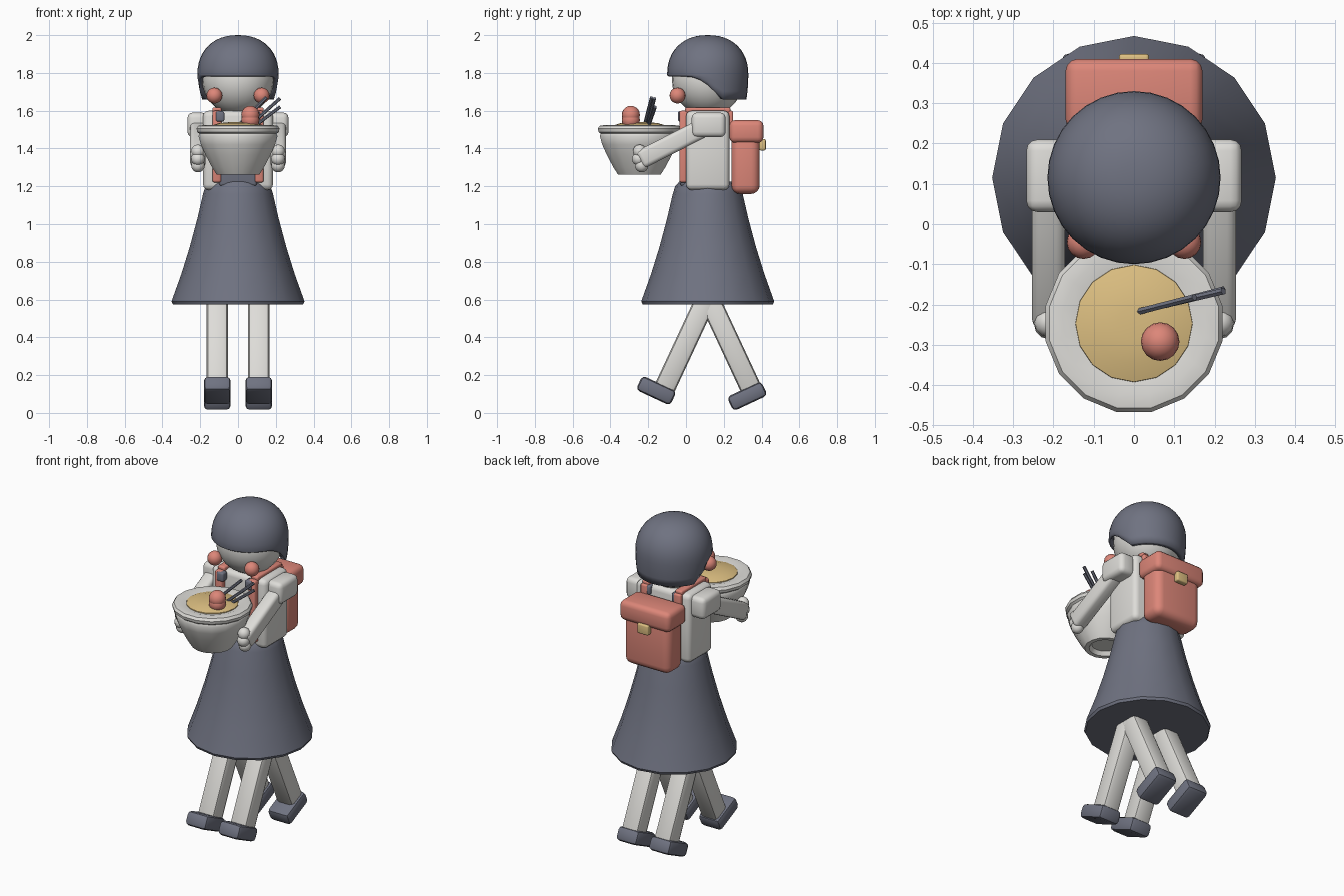
import bpy, bmesh, math
from mathutils import Vector, Matrix

cube = bpy.data.objects.get("Cube")
if cube:
    bpy.data.objects.remove(cube, do_unlink=True)


def material(name, rgb):
    m = bpy.data.materials.new(name)
    m.use_nodes = True
    m.diffuse_color = (*rgb, 1)
    m.node_tree.nodes["Principled BSDF"].inputs["Base Color"].default_value = (*rgb, 1)
    return m


SLATE = material("slate", (0.16, 0.17, 0.22))
PALE = material("pale grey", (0.73, 0.72, 0.69))
CORAL = material("coral", (0.72, 0.24, 0.19))
GOLD = material("gold", (0.72, 0.52, 0.22))


def finish(bm, name, mat, angle=40):
    bmesh.ops.recalc_face_normals(bm, faces=bm.faces)
    mesh = bpy.data.meshes.new(name)
    bm.to_mesh(mesh)
    bm.free()
    mesh.materials.append(mat)
    ob = bpy.data.objects.new(name, mesh)
    bpy.context.collection.objects.link(ob)
    bpy.ops.object.select_all(action='DESELECT')
    ob.select_set(True)
    bpy.context.view_layer.objects.active = ob
    bpy.ops.object.shade_smooth_by_angle(angle=math.radians(angle))
    return ob


def box(name, mat, loc, size, bevel=0.02, tilt=0, segments=3, taper=1):
    """Rounded box, tilted about x; taper scales the lower end."""
    bm = bmesh.new()
    bmesh.ops.create_cube(bm, size=1)
    for v in bm.verts:
        if v.co.z < 0:
            v.co.x *= taper
            v.co.y *= taper
    bmesh.ops.scale(bm, vec=size, verts=bm.verts)
    bmesh.ops.bevel(bm, geom=bm.edges[:], offset=bevel, segments=segments,
                    profile=0.5, affect='EDGES')
    bm.transform(Matrix.Translation(loc) @ Matrix.Rotation(tilt, 4, 'X'))
    return finish(bm, name, mat)


def ball(name, mat, loc, radius, scale=(1, 1, 1), segments=16):
    bm = bmesh.new()
    bmesh.ops.create_uvsphere(bm, u_segments=segments, v_segments=segments // 2 + 2, radius=radius)
    bm.transform(Matrix.Translation(loc) @ Matrix.Diagonal((*scale, 1)))
    return finish(bm, name, mat)


def lathe(name, mat, centre, profile, sides=16, turn=0.0):
    """Revolve (radius, z) points, capping both ends."""
    bm = bmesh.new()
    rings = []
    for r, z in profile:
        rings.append([bm.verts.new((centre[0] + r * math.cos(a), centre[1] + r * math.sin(a), z))
                      for a in (math.tau * (i + turn) / sides for i in range(sides))])
    for lo, hi in zip(rings, rings[1:]):
        for i in range(sides):
            j = (i + 1) % sides
            bm.faces.new((lo[i], lo[j], hi[j], hi[i]))
    bm.faces.new(rings[0])
    bm.faces.new(rings[-1])
    return finish(bm, name, mat)


def rod(name, mat, start, end, radius, sides=6):
    a, b = Vector(start), Vector(end)
    bm = bmesh.new()
    bmesh.ops.create_cone(bm, cap_ends=True, segments=sides, radius1=radius,
                          radius2=radius, depth=(b - a).length)
    bm.transform(Matrix.Translation((a + b) / 2)
                 @ (b - a).to_track_quat('Z', 'Y').to_matrix().to_4x4())
    return finish(bm, name, mat)


MID = 0.115  # body axis along y

# Head and bobbed hair with a raised fringe
ball("head", PALE, (0, MID, 1.765), 0.19, segments=24)


def hair_bottom(y):
    t = min(max((y - 0.0) / 0.19, 0), 1)
    return 1.78 - 0.12 * t ** 2


bm = bmesh.new()
sides, rows = 32, 12
apex = bm.verts.new((0, MID, 2.0))
previous = None
for k in range(1, rows + 4):
    ring = []
    for i in range(sides):
        a = math.tau * i / sides
        if k <= rows:
            t = math.pi / 2 * k / rows
            r, z = 0.215 * math.sin(t) ** 0.9, 1.79 + 0.21 * math.cos(t) ** 0.9 if k < rows else 1.79
        else:
            f = (k - rows) / 3
            r = 0.215 - 0.01 * f * f
            z = 1.79 + (hair_bottom(MID + 0.215 * math.sin(a)) - 1.79) * f
        ring.append(bm.verts.new((r * math.cos(a), MID + r * math.sin(a), z)))
    for i in range(sides):
        j = (i + 1) % sides
        if previous:
            bm.faces.new((previous[i], ring[i], ring[j], previous[j]))
        else:
            bm.faces.new((apex, ring[i], ring[j]))
    previous = ring
hair = finish(bm, "hair", SLATE)
shell = hair.modifiers.new("thickness", 'SOLIDIFY')
shell.thickness = 0.03
shell.offset = -1

# Torso, neck, bodice and skirt
box("torso", PALE, (0, MID, 1.39), (0.37, 0.23, 0.42), 0.03)
lathe("neck", PALE, (0, MID), [(0.07, 1.55), (0.07, 1.65)])
box("bodice", SLATE, (0, 0.0, 1.33), (0.2, 0.06, 0.26), 0.015)
lathe("skirt", SLATE, (0, MID),
      [(0.345, 0.575), (0.352, 0.59), (0.3, 0.735), (0.255, 0.88), (0.215, 1.03),
       (0.185, 1.16), (0.172, 1.2), (0.15, 1.225)])

# Soup bowl with a rolled rim, dumpling and chopsticks
BY = -0.247
lathe("bowl", PALE, (0, BY),
      [(0.075, 1.285), (0.09, 1.262), (0.115, 1.262), (0.14, 1.3), (0.175, 1.365),
       (0.2, 1.42), (0.213, 1.465), (0.208, 1.478), (0.22, 1.487), (0.224, 1.505),
       (0.214, 1.52), (0.18, 1.525), (0.145, 1.515)], turn=0.5)
lathe("soup", GOLD, (0, BY), [(0.147, 1.505), (0.145, 1.52), (0.1, 1.534), (0.04, 1.54)])
for name, z in (("dumpling_base", 1.55), ("dumpling", 1.578)):
    ball(name, CORAL, (0.065, -0.292, z), 0.048)
for start, end in (((0.01, -0.218, 1.53), (0.15, -0.182, 1.67)),
                   ((0.06, -0.205, 1.52), (0.222, -0.167, 1.665)),
                   ((0.09, -0.198, 1.52), (0.222, -0.163, 1.62))):
    rod("chopstick", SLATE, start, end, 0.009)

# Paired parts
for side, s in (("left", 1), ("right", -1)):
    ball(side + "_bobble", CORAL, (0.125 * s, -0.045, 1.68), 0.042)

    # Shoulder, reaching arm and rounded fingers
    box(side + "_shoulder", PALE, (0.215 * s, 0.12, 1.525), (0.105, 0.18, 0.13), 0.028)
    box(side + "_arm", PALE, (0.212 * s, -0.075, 1.425), (0.082, 0.38, 0.1), 0.022,
        tilt=math.radians(27))
    for y, z in ((-0.245, 1.385), (-0.25, 1.345), (-0.235, 1.31)):
        ball(side + "_finger", PALE, (0.212 * s, y, z), 0.036, segments=12)

    # Pack strap: front, over the shoulder, back, with dark clips
    x = 0.112 * s
    box(side + "_strap_front", CORAL, (x, -0.01, 1.41), (0.048, 0.05, 0.38), 0.012)
    box(side + "_strap_top", CORAL, (x, 0.115, 1.603), (0.048, 0.24, 0.03), 0.01)
    box(side + "_strap_back", CORAL, (x, 0.235, 1.54), (0.048, 0.03, 0.12), 0.01)
    for y in (-0.02, 0.225):
        box(side + "_strap_clip", SLATE, (0.095 * s, y, 1.57), (0.045, 0.045, 0.055), 0.01)

    # Two striding legs, each with a shoe square to it
    for pose, d in (("front", -1), ("back", 1)):
        tilt = d * math.radians(25)
        down = Vector((0, math.sin(tilt), -math.cos(tilt)))
        toe = Vector((0, -math.cos(tilt), -math.sin(tilt)))
        hip = Vector((0.11 * s, MID, 0.62))
        box(f"{side}_{pose}_leg", PALE, hip + down * 0.27, (0.112, 0.112, 0.56), 0.022,
            tilt=tilt, segments=2)
        box(f"{side}_{pose}_shoe", SLATE, hip + down * 0.57 + toe * 0.035,
            (0.142, 0.2, 0.083), 0.022, tilt=tilt, segments=2)

# Backpack with flap and clasp
box("pack_body", CORAL, (0, 0.315, 1.335), (0.31, 0.15, 0.35), 0.045, segments=4)
box("pack_flap", CORAL, (0, 0.32, 1.49), (0.34, 0.18, 0.12), 0.03)
box("pack_clasp", GOLD, (0, 0.405, 1.42), (0.075, 0.035, 0.06), 0.008)
